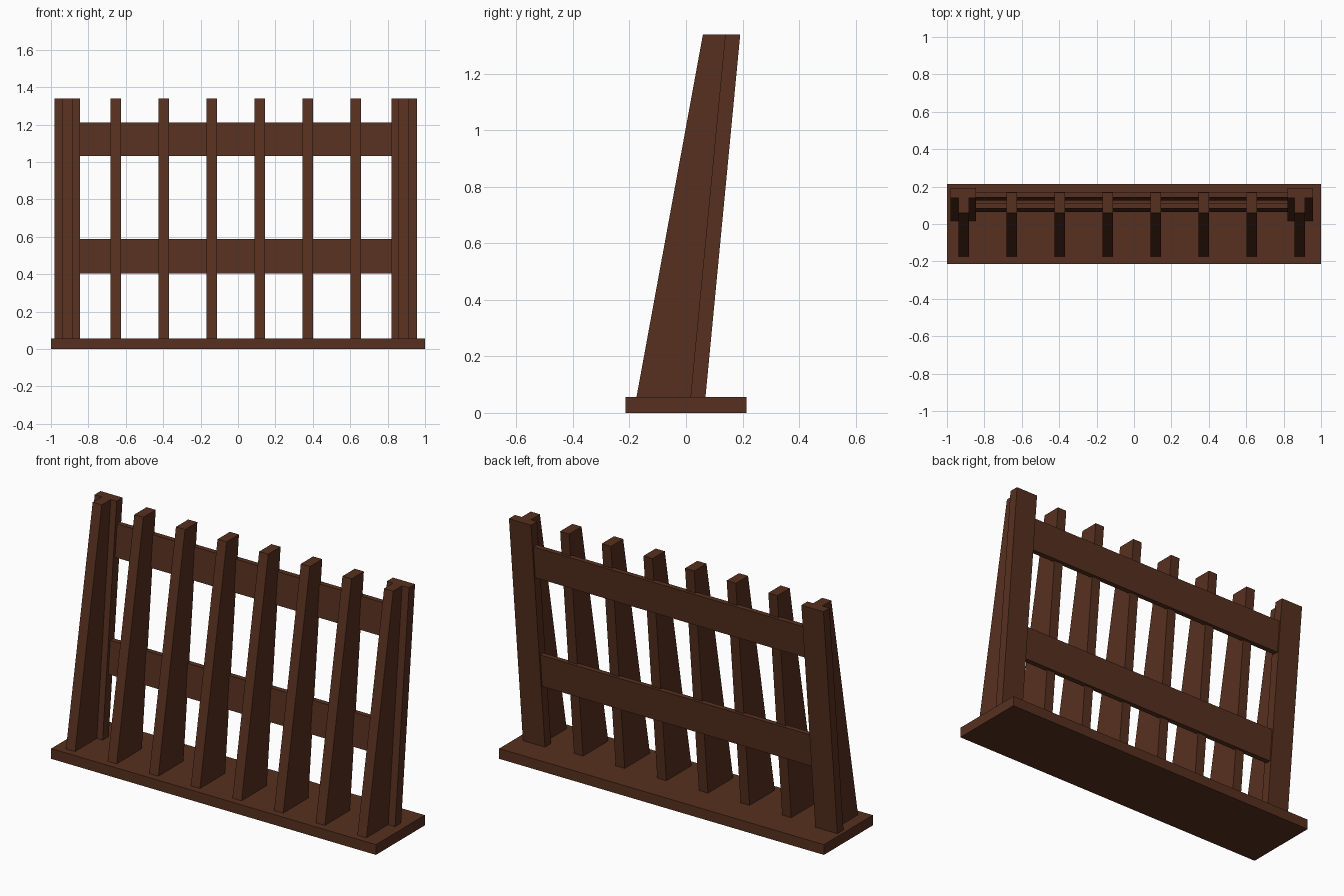
import bpy

if "Cube" in bpy.data.objects:
    bpy.data.objects.remove(bpy.data.objects["Cube"])

Z0, Z1 = 0.057, 1.34          # top of base, top of fence
SLOPE = 0.123 / (Z1 - Z0)     # backward lean per unit height

wood = bpy.data.materials.new("brown_wood")
wood.diffuse_color = (0.095, 0.03, 0.014, 1)
wood.use_nodes = True
wood.node_tree.nodes["Principled BSDF"].inputs["Base Color"].default_value = wood.diffuse_color


def extrude_x(name, profile, x0, x1):
    """Solid made from a closed (y, z) profile, extruded along x."""
    n = len(profile)
    verts = [(x, y, z) for x in (x0, x1) for y, z in profile]
    faces = [tuple(reversed(range(n))), tuple(range(n, 2 * n))]
    faces += [(i, (i + 1) % n, n + (i + 1) % n, n + i) for i in range(n)]
    mesh = bpy.data.meshes.new(name)
    mesh.from_pydata(verts, [], faces)
    mesh.materials.append(wood)
    obj = bpy.data.objects.new(name, mesh)
    bpy.context.collection.objects.link(obj)
    return obj


def leaning(front, back, z0, z1):
    """Sheared profile; front and back are y positions at the base top."""
    s0, s1 = SLOPE * (z0 - Z0), SLOPE * (z1 - Z0)
    return [(front + s0, z0), (back + s0, z0), (back + s1, z1), (front + s1, z1)]


# Base board
extrude_x("base", [(-0.215, 0), (0.215, 0), (0.215, Z0), (-0.215, Z0)], -1, 1)

# Tapered slats, deep at the foot
slat = [(-0.175, Z0), (0.046, Z0), (0.168, Z1), (0.06, Z1)]
for i in range(8):
    x = -0.909 + i * 0.2564
    extrude_x(f"slat_{i + 1}", slat, x - 0.028, x + 0.028)

# Wide end posts behind the outer slats
for name, x in (("left_post", -0.913), ("right_post", 0.888)):
    extrude_x(name, leaning(0.016, 0.069, Z0, Z1), x - 0.068, x + 0.068)

# Horizontal rails, thinner than the posts
for name, z0, z1 in (("lower_rail", 0.405, 0.587), ("upper_rail", 1.033, 1.212)):
    extrude_x(name, leaning(0.032, 0.061, z0, z1), -0.86, 0.835)
